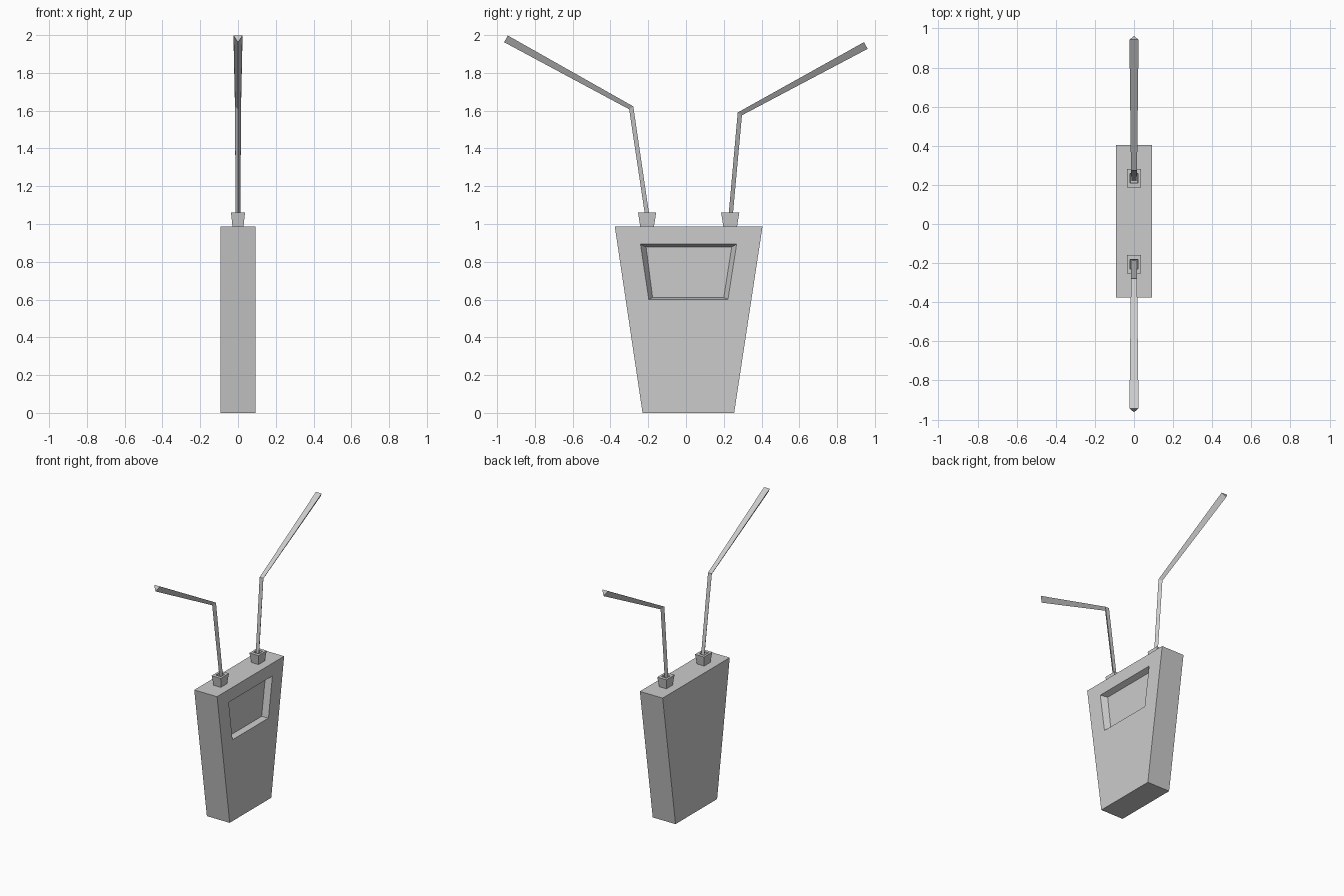
import bpy, bmesh
from mathutils import Vector

if "Cube" in bpy.data.objects:
    bpy.data.objects.remove(bpy.data.objects["Cube"])


def loft(name, rings):
    """Skin a list of matching closed rings and cap both ends."""
    bm = bmesh.new()
    loops = [[bm.verts.new(p) for p in ring] for ring in rings]
    n = len(loops[0])
    for a, b in zip(loops, loops[1:]):
        for i in range(n):
            j = (i + 1) % n
            bm.faces.new((a[i], a[j], b[j], b[i]))
    bm.faces.new(loops[0][::-1])
    bm.faces.new(loops[-1])
    bmesh.ops.recalc_face_normals(bm, faces=bm.faces)
    mesh = bpy.data.meshes.new(name)
    bm.to_mesh(mesh)
    bm.free()
    obj = bpy.data.objects.new(name, mesh)
    bpy.context.collection.objects.link(obj)
    return obj


def trapezoid(x, z0, y0, y1, z1, y2, y3):
    return [(x, y0, z0), (x, y1, z0), (x, y3, z1), (x, y2, z1)]


def rectangle(yc, z, hx, hy):
    return [(-hx, yc - hy, z), (hx, yc - hy, z), (hx, yc + hy, z), (-hx, yc + hy, z)]


# Tapered body, with the screen recess sunk into the +x side
X = 0.093
outline = (0, -0.23, 0.255, 0.987, -0.377, 0.405)
loft("body", [
    trapezoid(-X, *outline),
    trapezoid(X, *outline),
    trapezoid(X, 0.6, -0.197, 0.222, 0.893, -0.241, 0.268),
    trapezoid(X - 0.04, 0.611, -0.177, 0.2, 0.878, -0.211, 0.242),
])


# Flared hollow sockets on the top
def socket(name, yc):
    loft(name, [
        rectangle(yc, 0.985, 0.029, 0.036),
        rectangle(yc, 1.06, 0.037, 0.048),
        rectangle(yc, 1.06, 0.021, 0.024),
        rectangle(yc, 1.0, 0.018, 0.021),
    ])


# Bent three-sided rods, widening to the tip, flat side facing up and inward
def antenna(name, path, side):
    pts = [Vector((0, y, z)) for y, z in path]
    dirs = [(b - a).normalized() for a, b in zip(pts, pts[1:])]
    tangents = [dirs[0], (dirs[0] + dirs[1]).normalized(), dirs[1]]
    rings = []
    for p, t, w in zip(pts, tangents, (0.026, 0.031, 0.047)):
        up = Vector((0, -side * t.z, side * t.y))
        h, wide = up * w * 0.43, Vector((w / 2, 0, 0))
        rings.append([p + h - wide, p + h + wide, p - h])
    loft(name, rings)


socket("left_socket", -0.206)
socket("right_socket", 0.234)
antenna("left_antenna", [(-0.198, 0.995), (-0.29, 1.615), (-0.953, 1.98)], -1)
antenna("right_antenna", [(0.232, 0.995), (0.285, 1.583), (0.952, 1.945)], 1)
